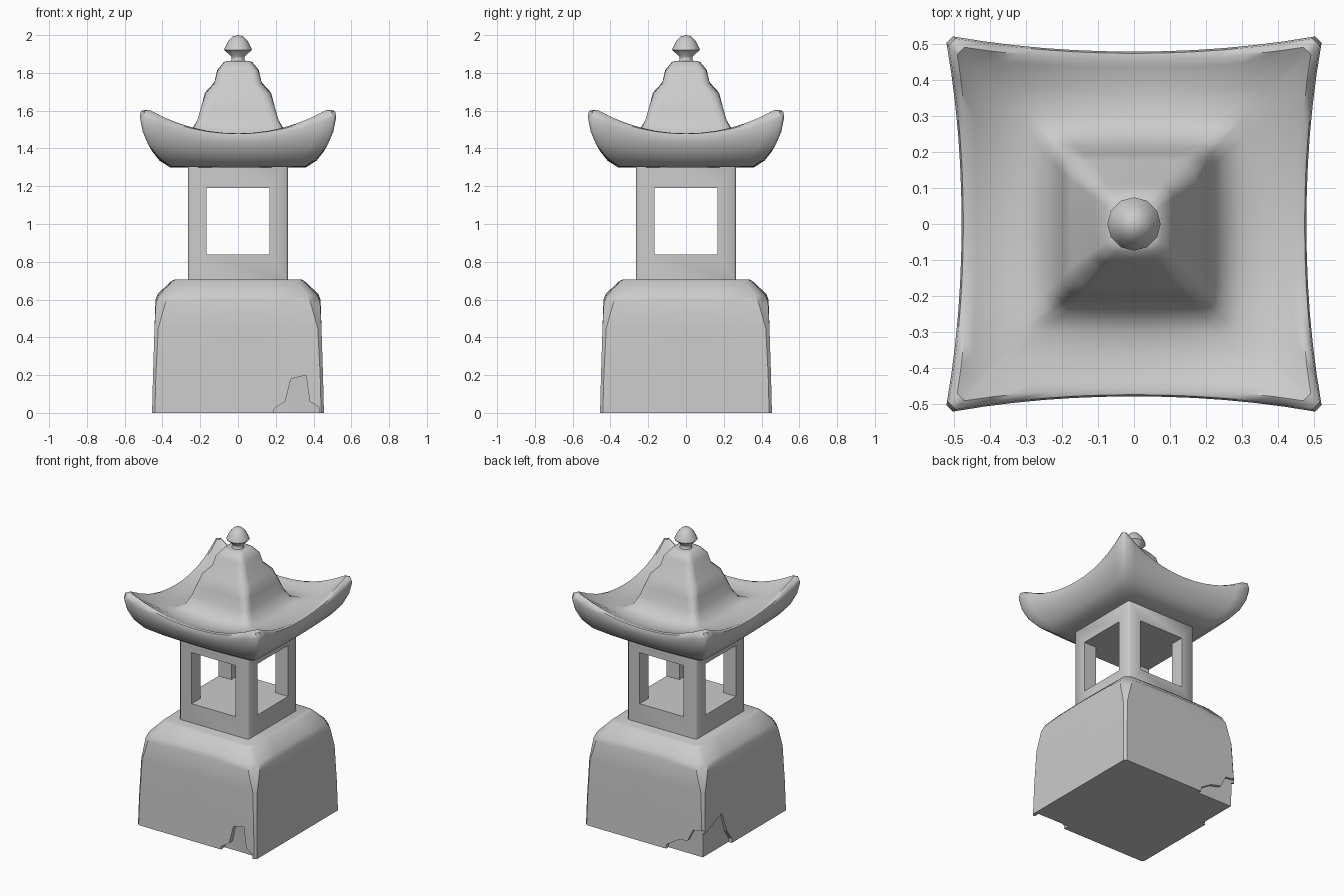
import bpy, bmesh, math
from mathutils import Matrix, Vector

if "Cube" in bpy.data.objects:
    bpy.data.objects.remove(bpy.data.objects["Cube"])


def make(name, bm, angle=None):
    bmesh.ops.recalc_face_normals(bm, faces=bm.faces[:])
    me = bpy.data.meshes.new(name)
    bm.to_mesh(me)
    bm.free()
    ob = bpy.data.objects.new(name, me)
    bpy.context.collection.objects.link(ob)
    bpy.ops.object.select_all(action='DESELECT')
    ob.select_set(True)
    bpy.context.view_layer.objects.active = ob
    if angle:
        bpy.ops.object.shade_smooth_by_angle(angle=math.radians(angle))
    return ob


def lofted_square(name, rings, n, angle):
    """Stack of square rings: (mid half, corner half, mid z, corner z, corner cut)."""
    bm = bmesh.new()
    loops = []
    for m, c, zm, zc, cut in rings:
        loop = []
        for k in range(4):
            rot = Matrix.Rotation(k * math.pi / 2, 3, 'Z')
            for i in range(n + 1):
                t = -1 + 2 * i / n
                f = abs(t) ** 2.1
                p = Vector((t * (c - cut), -(m + (c - m) * f), zm + (zc - zm) * f))
                loop.append(bm.verts.new(rot @ p))
        loops.append(loop)
    for a, b in zip(loops, loops[1:]):
        for i in range(len(a)):
            j = (i + 1) % len(a)
            bm.faces.new((a[i], a[j], b[j], b[i]))
    bm.faces.new(loops[0][::-1])
    bm.faces.new(loops[-1])
    return make(name, bm, angle)


def cut(ob, cutter):
    cutter.hide_render = True
    mod = ob.modifiers.new("cut", 'BOOLEAN')
    mod.operation = 'DIFFERENCE'
    mod.solver = 'EXACT'
    mod.object = cutter
    bpy.context.view_layer.objects.active = ob
    bpy.ops.object.modifier_apply(modifier=mod.name)
    bpy.data.objects.remove(cutter)


def box(name, size, loc):
    bm = bmesh.new()
    bmesh.ops.create_cube(bm, size=1, matrix=Matrix.Translation(loc) @ Matrix.Diagonal((*size, 1)))
    return make(name, bm)


def chip(outline, turn, depth):
    """Broken flake: an outline on the front face, deepest at the bottom, turned to a side."""
    bm = bmesh.new()
    rot = Matrix.Rotation(turn, 3, 'Z')
    outer = [bm.verts.new(rot @ Vector((x, -0.6, z))) for x, z in outline]
    inner = [bm.verts.new(rot @ Vector((x, -0.447 + depth * (1 - 2 * max(z, 0)), z))) for x, z in outline]
    for i in range(len(outer)):
        j = (i + 1) % len(outer)
        bm.faces.new((outer[i], outer[j], inner[j], inner[i]))
    bm.faces.new(outer)
    bmesh.ops.triangulate(bm, faces=[bm.faces.new(inner)])
    return make("chip_cutter", bm)


# Stone base with tapered walls and sloped shoulders
base = lofted_square("stone_base", [
    (0.455, 0.455, 0, 0, 0.015),
    (0.45, 0.45, 0.2, 0.2, 0.015),
    (0.442, 0.442, 0.45, 0.45, 0.02),
    (0.437, 0.435, 0.60, 0.58, 0.05),
    (0.425, 0.42, 0.63, 0.62, 0.055),
    (0.35, 0.345, 0.70, 0.70, 0.03),
    (0.335, 0.33, 0.706, 0.706, 0.03)], 4, 30)
# Broken flakes at the front right and back left corners
cut(base, chip([(0.18, -0.1), (0.19, 0.02), (0.25, 0.06), (0.28, 0.18),
                (0.36, 0.2), (0.38, 0.06), (0.43, 0.03), (0.43, -0.1)], 0, 0.035))
cut(base, chip([(0.15, -0.1), (0.17, 0.03), (0.25, 0.08), (0.33, 0.1),
                (0.37, 0.18), (0.5, 0.2), (0.5, -0.1)], math.pi, 0.02))
cut(base, chip([(-0.5, -0.1), (-0.5, 0.14), (-0.36, 0.2), (-0.25, 0.24),
                (-0.2, 0.1), (-0.15, 0.03), (-0.15, -0.1)], -math.pi / 2, 0.02))

# Lamp chamber with open windows on all four sides
chamber = lofted_square("lamp_chamber", [
    (0.265, 0.265, 0.70, 0.70, 0.012),
    (0.265, 0.265, 1.31, 1.31, 0.012)], 1, None)
cut(chamber, box("window_cutter_y", (0.336, 1, 0.352), (0, 0, 1.014)))
cut(chamber, box("window_cutter_x", (1, 0.336, 0.352), (0, 0, 1.014)))
bpy.ops.object.select_all(action='DESELECT')
chamber.select_set(True)
bpy.ops.object.shade_smooth_by_angle(angle=math.radians(50))

# Curved roof: underside, upswept eaves, upper slope and stepped crown
lofted_square("roof", [
    (0.25, 0.25, 1.30, 1.30, 0.01),
    (0.36, 0.355, 1.30, 1.305, 0.01),
    (0.415, 0.425, 1.335, 1.355, 0.01),
    (0.455, 0.475, 1.385, 1.42, 0.012),
    (0.472, 0.505, 1.43, 1.49, 0.015),
    (0.478, 0.52, 1.46, 1.565, 0.018),
    (0.473, 0.514, 1.478, 1.598, 0.02),
    (0.455, 0.49, 1.48, 1.604, 0.02),
    (0.435, 0.455, 1.472, 1.565, 0.015),
    (0.37, 0.38, 1.46, 1.505, 0.012),
    (0.30, 0.30, 1.463, 1.475, 0.012),
    (0.25, 0.245, 1.49, 1.49, 0.015),
    (0.215, 0.215, 1.55, 1.55, 0.02),
    (0.195, 0.195, 1.62, 1.62, 0.025),
    (0.175, 0.172, 1.695, 1.69, 0.03),
    (0.125, 0.125, 1.75, 1.745, 0.025),
    (0.11, 0.108, 1.815, 1.81, 0.02),
    (0.075, 0.073, 1.858, 1.855, 0.015),
    (0.06, 0.06, 1.863, 1.863, 0.015)], 12, 50)

# Round finial on top
bm = bmesh.new()
prof = [(0, 1.85), (0.045, 1.855), (0.034, 1.872), (0.036, 1.888), (0.074, 1.922),
        (0.068, 1.936), (0.052, 1.968), (0.028, 1.993), (0, 2.0)]
vs = [bm.verts.new((r, 0, z)) for r, z in prof]
es = [bm.edges.new(e) for e in zip(vs, vs[1:])]
bmesh.ops.spin(bm, geom=vs + es, cent=(0, 0, 0), axis=(0, 0, 1), angle=2 * math.pi, steps=12)
bmesh.ops.remove_doubles(bm, verts=bm.verts[:], dist=0.0005)
make("finial", bm, 50)
